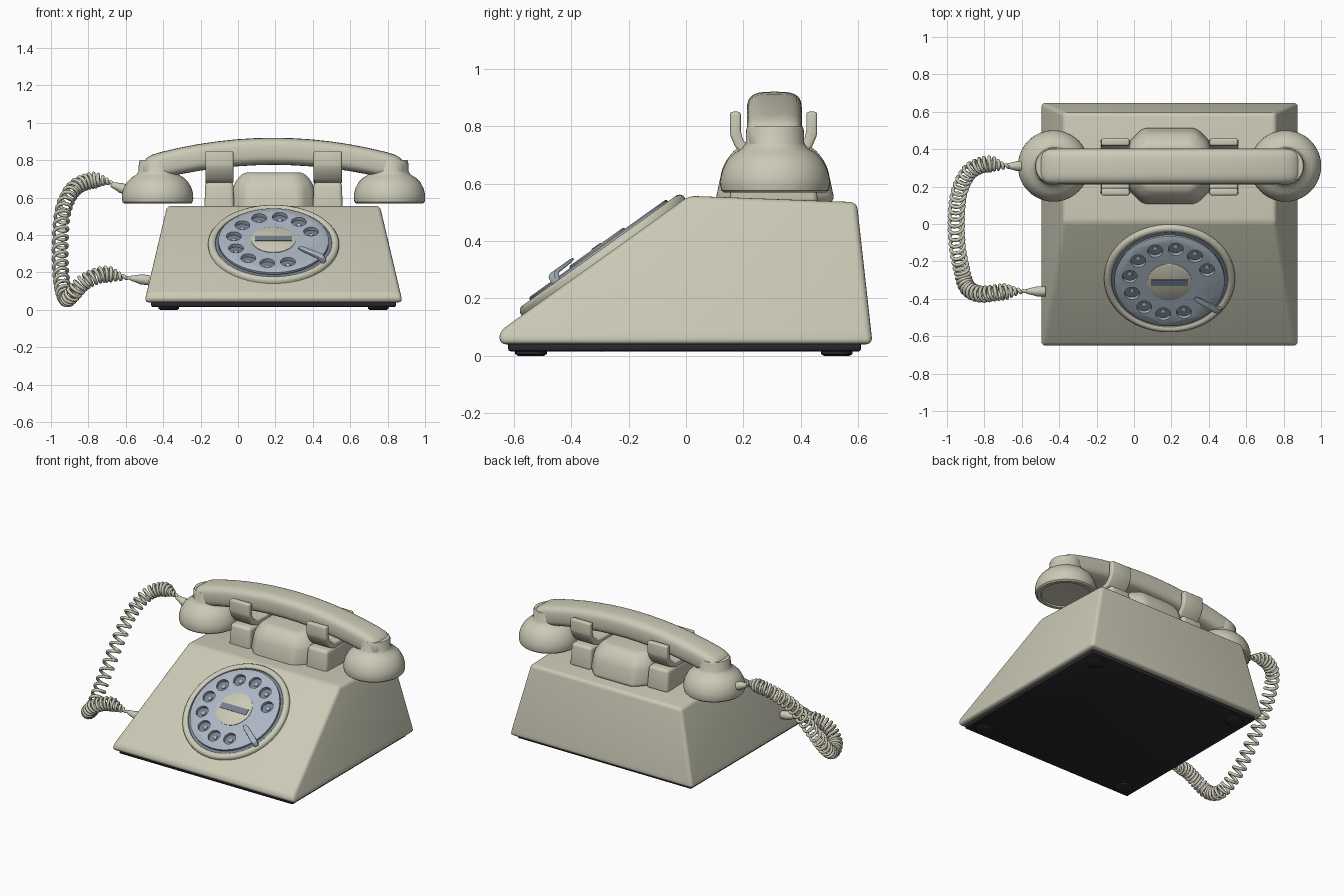
import bpy, bmesh
from math import sin, cos, pi, radians, atan2, copysign
from mathutils import Vector, Matrix

cube = bpy.data.objects.get("Cube")
if cube:
    bpy.data.objects.remove(cube)


def material(name, r, g, b):
    m = bpy.data.materials.new(name)
    m.use_nodes = True
    m.diffuse_color = (r, g, b, 1)
    bsdf = next(n for n in m.node_tree.nodes if n.type == 'BSDF_PRINCIPLED')
    bsdf.inputs["Base Color"].default_value = (r, g, b, 1)
    return m


CREAM = material("cream plastic", .60, .59, .47)
DIAL = material("pale blue grey", .41, .47, .55)
SLATE = material("slate grey", .17, .21, .27)
BLACK = material("black rubber", .022, .022, .028)
CX, HY = .19, .31          # phone centre in x, handset line in y


def finish(obj, angle=35):
    bpy.ops.object.select_all(action='DESELECT')
    obj.select_set(True)
    bpy.context.view_layer.objects.active = obj
    bpy.ops.object.shade_smooth_by_angle(angle=radians(angle))


def to_object(name, bm, mat, matrix=None):
    bmesh.ops.recalc_face_normals(bm, faces=bm.faces[:])
    me = bpy.data.meshes.new(name)
    bm.to_mesh(me)
    bm.free()
    me.materials.append(mat)
    obj = bpy.data.objects.new(name, me)
    bpy.context.collection.objects.link(obj)
    if matrix:
        obj.matrix_world = matrix
    return obj


def loft(name, rings, mat, matrix=None, bevel=0, segments=4):
    """Skin a list of equal point rings, cap both ends, round sharp edges."""
    bm = bmesh.new()
    rows = [[bm.verts.new(p) for p in ring] for ring in rings]
    n = len(rows[0])
    for a, b in zip(rows, rows[1:]):
        for i in range(n):
            j = (i + 1) % n
            bm.faces.new((a[i], a[j], b[j], b[i]))
    bm.faces.new(rows[0])
    bm.faces.new(rows[-1])
    bmesh.ops.recalc_face_normals(bm, faces=bm.faces[:])
    if bevel:
        edges = [e for e in bm.edges if e.calc_face_angle(0) > radians(20)]
        bmesh.ops.bevel(bm, geom=edges, offset=bevel, segments=segments,
                        profile=.5, affect='EDGES', clamp_overlap=True)
    obj = to_object(name, bm, mat, matrix)
    finish(obj)
    return obj


def lathe(name, profile, mat, matrix=None, sides=48):
    rings = [[(r * cos(2 * pi * i / sides), r * sin(2 * pi * i / sides), z)
              for i in range(sides)] for r, z in profile]
    return loft(name, rings, mat, matrix)


def rect(hx, y0, y1, z0, z1):
    return [(-hx, y0, z0), (hx, y0, z0), (hx, y1, z1), (-hx, y1, z1)]


def at(x, y, z):
    return Matrix.Translation((x, y, z))


# Wedge housing
loft("housing", [rect(.69, -.65, .65, .04, .04), rect(.68, -.65, .645, .085, .085),
                 rect(.569, .01, .595, .557, .535)], CREAM, at(CX, 0, 0), .04)

# Base plate and feet
loft("base_plate", [rect(.655, -.62, .61, .015, .015), rect(.655, -.62, .61, .05, .05)],
     BLACK, at(CX, 0, 0), .01, 2)
for side, sx in (("right", -1), ("left", 1)):
    for end, y in (("front", -.54), ("back", .525)):
        lathe(f"{end}_{side}_foot", [(.045, 0), (.055, .006), (.055, .02)], BLACK,
              at(CX + sx * .56, y, 0), 24)

# Dial, built flat and tilted onto the sloping face
slope = atan2(.472, .66)
TILT = at(CX, -.287, .344) @ Matrix.Rotation(slope, 4, 'X')
lathe("dial_ring", [(.35, -.01), (.35, .012), (.343, .022), (.332, .027), (.32, .025),
                    (.312, .018), (.308, .001)], CREAM, TILT, 64)
lathe("dial_bed", [(.312, 0), (.312, .012)], SLATE, TILT, 64)
wheel = lathe("finger_wheel", [(.285, .016), (.295, .02), (.295, .033), (.288, .037)],
              DIAL, TILT, 64)

# Ten finger holes cut in the wheel, a stud in each
spots = [Matrix.Rotation(radians(21 + 30 * k), 4, 'Z') @ at(.215, 0, .025) for k in range(10)]
bm = bmesh.new()
for spot in spots:
    bmesh.ops.create_cone(bm, cap_ends=True, segments=24, radius1=.04, radius2=.04,
                          depth=.1, matrix=spot)
cutter = to_object("hole_cutter", bm, DIAL, TILT)
cutter.hide_render = True
mod = wheel.modifiers.new("holes", 'BOOLEAN')
mod.object, mod.operation, mod.solver = cutter, 'DIFFERENCE', 'EXACT'
bpy.context.view_layer.update()
cut = bpy.data.meshes.new_from_object(
    wheel.evaluated_get(bpy.context.evaluated_depsgraph_get()))
wheel.modifiers.clear()
wheel.data = cut
bpy.data.objects.remove(cutter)
finish(wheel)
for k, spot in enumerate(spots):
    lathe(f"hole_stud_{k + 1}", [(.014, -.014), (.012, -.008), (.005, -.004)], DIAL,
          TILT @ spot, 12)

# Dial centre with label strip
lathe("dial_hub", [(.118, .03), (.118, .04), (.11, .044)], CREAM, TILT)
loft("label_strip", [rect(.1, -.02, .02, .04, .04), rect(.1, -.02, .02, .047, .047)],
     SLATE, TILT)

# Finger stop
stop = [(.335, .01, .035, .012), (.322, .018, .056, .016), (.3, .046, .062, .018),
        (.19, .05, .062, .015), (.165, .052, .06, .008)]
loft("finger_stop", [[(r, -w, a), (r, w, a), (r, w, b), (r, -w, b)] for r, a, b, w in stop],
     DIAL, TILT @ Matrix.Rotation(radians(-35), 4, 'Z'), .003, 2)


# Cradle hump between the two rests
def octagon(hx, hy, c, z):
    quarter = [(hx, hy - c), (hx - c, hy)]
    pts = quarter + [(-x, y) for x, y in quarter[::-1]]
    return [(x, y, z) for x, y in pts + [(-x, -y) for x, y in pts]]


loft("cradle_hump", [octagon(.225, .21, .08, .53), octagon(.215, .18, .075, .67),
                     octagon(.165, .125, .05, .735)], CREAM, at(CX, HY, 0), .03)

# Cradle blocks and U-shaped rests
outer = [(-.152, .85), (-.152, .77), (-.135, .73), (-.1, .69), (-.05, .672)]
inner = [(-.05, .71), (-.085, .725), (-.108, .755), (-.114, .785), (-.114, .85)]
u_shape = (outer + [(-y, z) for y, z in outer[::-1]]
           + [(-y, z) for y, z in inner[::-1]] + inner)
for side, x in (("right", CX - .29), ("left", CX + .29)):
    loft(f"{side}_cradle_block", [rect(.08, -.155, .155, .53, .53),
                                  rect(.075, -.14, .14, .682, .682)],
         CREAM, at(x, .305, 0), .02)
    loft(f"{side}_cradle_rest", [[(sx, y, z) for y, z in u_shape] for sx in (-.075, .075)],
         CREAM, at(x, .305, 0), .01, 3)

# Handset grip: arched loft with rounded sections and ends
def grip_ring(dx, scale):
    top, bottom = .92 - .21 * dx * dx, .775 - .2 * dx * dx
    mid, h = (top + bottom) / 2, (top - bottom) / 2 * scale
    ring = []
    for i in range(32):
        c, s = cos(2 * pi * i / 32), sin(2 * pi * i / 32)
        ring.append((dx, copysign(abs(c) ** .6, c) * .096 * (.3 + .7 * scale),
                     mid + copysign(abs(s) ** .6, s) * h))
    return ring


half = [(.7, .45), (.693, .65), (.675, .85), (.65, .97)]
sections = ([(-d, s) for d, s in half] + [(i * .1, 1) for i in range(-6, 7)] + half[::-1])
loft("handset_grip", [grip_ring(d, s) for d, s in sections], CREAM, at(CX, HY - .002, 0))

# Ear and mouth cups
cup = [(.11, .58), (.15, .577), (.155, .568), (.178, .568), (.187, .576), (.191, .595),
       (.19, .62), (.182, .65), (.165, .682), (.14, .707), (.115, .722), (.102, .74),
       (.1, .79), (.095, .8)]
for name, sx in (("mouth_cup", -1), ("ear_cup", 1)):
    lathe(name, cup, CREAM, at(CX + sx * .62, HY, 0))

# Coiled cord along a smooth path
path = [Vector(p) for p in (
    (-.60, .31, .645), (-.70, .31, .685), (-.79, .32, .69), (-.88, .28, .645),
    (-.935, .17, .53), (-.95, .03, .35), (-.945, -.12, .17), (-.92, -.25, .065),
    (-.89, -.34, .08), (-.82, -.375, .15), (-.72, -.365, .19), (-.62, -.36, .175),
    (-.5, -.36, .16))]


def on_path(t):
    """Catmull-Rom point, t from 0 to 1."""
    f = min(max(t, 0), 1) * (len(path) - 1)
    i = min(int(f), len(path) - 2)
    u = f - i
    a, b, c, d = (path[min(max(i + k, 0), len(path) - 1)] for k in (-1, 0, 1, 2))
    return .5 * (2 * b + (c - a) * u + (2 * a - 5 * b + 4 * c - d) * u * u
                 + (3 * b - a - 3 * c + d) * u ** 3)


turns, steps = 50, 16
data = bpy.data.curves.new("coiled_cord", 'CURVE')
data.dimensions = '3D'
data.bevel_depth, data.bevel_resolution = .0095, 2
spline = data.splines.new('POLY')
spline.points.add(turns * steps)
for i in range(turns * steps + 1):
    t = i / (turns * steps)
    tangent = (on_path(t + .004) - on_path(t - .004)).normalized()
    n = tangent.cross(Vector((0, .7, -.7))).normalized()
    b = tangent.cross(n)
    r = .037 * min(max((min(t, 1 - t) - .06) / .08, .05), 1)
    a = 2 * pi * i / steps
    spline.points[i].co = (*(on_path(t) + r * (n * cos(a) + b * sin(a))), 1)
cord = bpy.data.objects.new("coiled_cord", data)
bpy.context.collection.objects.link(cord)
data.materials.append(CREAM)

# Strain reliefs at both cord ends
for name, p, d in (("handset_cord_plug", (-.585, .31, .638), (-1, 0, .35)),
                   ("housing_cord_plug", (-.475, -.36, .158), (-1, 0, .12))):
    turn = Vector(d).to_track_quat('Z', 'Y').to_matrix().to_4x4()
    lathe(name, [(.027, 0), (.027, .045), (.022, .06), (.013, .1)], CREAM, at(*p) @ turn, 20)
